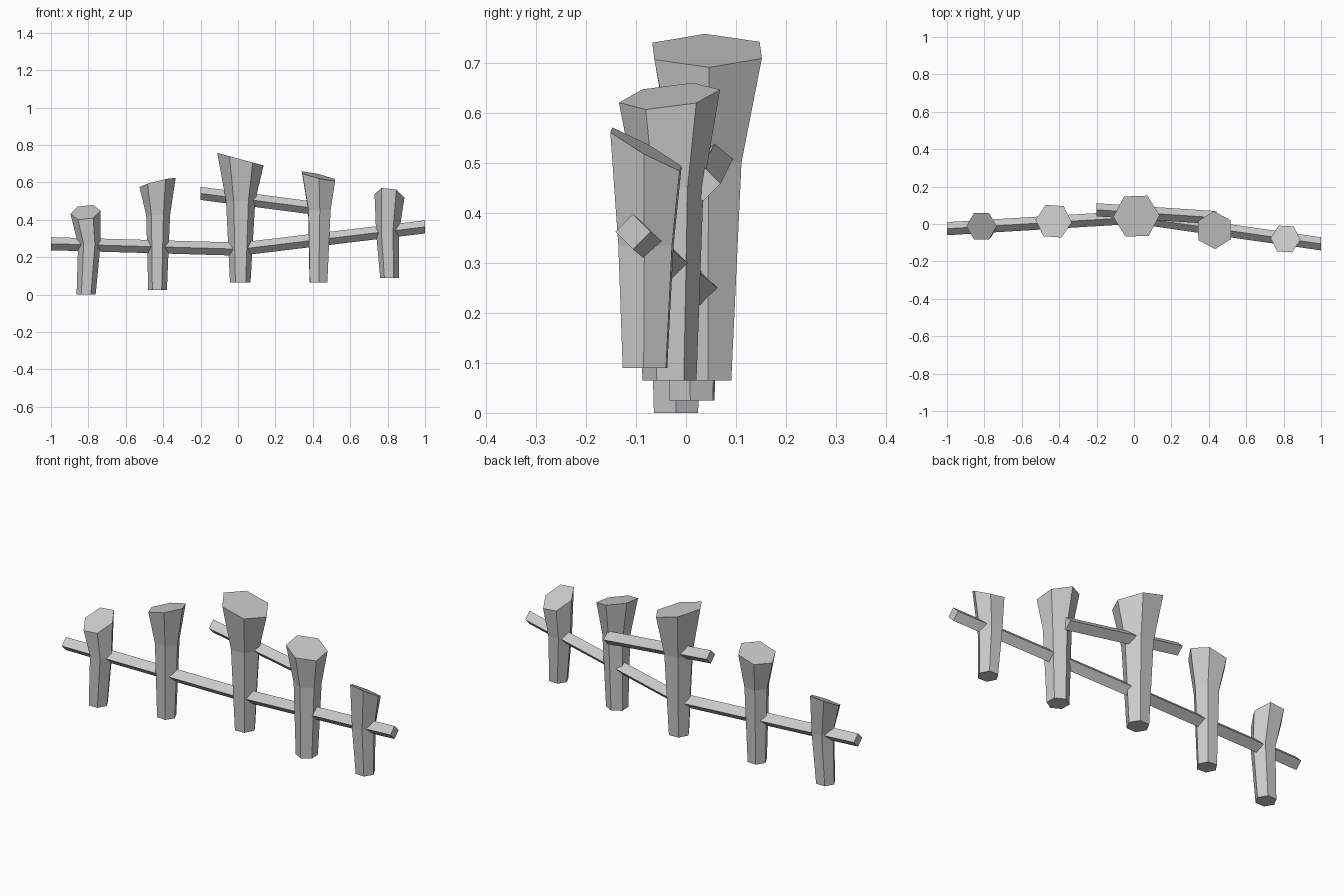
import bpy
import bmesh
from math import cos, sin, tau, radians
from mathutils import Vector

cube = bpy.data.objects.get("Cube")
if cube:
    bpy.data.objects.remove(cube, do_unlink=True)

grey = bpy.data.materials.new("plain_grey")
grey.use_nodes = True
colour = (0.6, 0.6, 0.6, 1)
grey.diffuse_color = colour
grey.node_tree.nodes["Principled BSDF"].inputs["Base Color"].default_value = colour


def skin(name, rings):
    """Closed flat-shaded prism through a list of point rings."""
    bm = bmesh.new()
    loops = [[bm.verts.new(p) for p in ring] for ring in rings]
    n = len(loops[0])
    for a, b in zip(loops, loops[1:]):
        for i in range(n):
            j = (i + 1) % n
            bm.faces.new((a[i], a[j], b[j], b[i]))
    bm.faces.new(loops[0][::-1])
    bm.faces.new(loops[-1])
    bmesh.ops.recalc_face_normals(bm, faces=bm.faces)
    mesh = bpy.data.meshes.new(name)
    bm.to_mesh(mesh)
    bm.free()
    mesh.materials.append(grey)
    obj = bpy.data.objects.new(name, mesh)
    bpy.context.collection.objects.link(obj)


def hexagon(centre, radius, turn=0, slope=(0, 0)):
    ring = []
    for i in range(6):
        a = tau * i / 6 + radians(turn)
        dx, dy = radius * cos(a), radius * sin(a)
        ring.append(Vector(centre) + Vector((dx, dy, dx * slope[0] + dy * slope[1])))
    return ring


def post(name, foot, waist, head, slope, turn=0):
    """Each level is (x, y, z, radius); the head is cut at a slope."""
    skin(name, [hexagon(foot[:3], foot[3], turn),
                hexagon(waist[:3], waist[3], turn),
                hexagon(head[:3], head[3], turn, slope)])


def rail(name, path, r=0.035):
    """Square bar set on its edge."""
    skin(name, [[Vector((x, y + r * cos(tau * i / 4), z + r * sin(tau * i / 4)))
                 for i in range(4)] for x, y, z in path])


# Five flared hexagonal posts, from right to left
post("far_right_post", (-.812, -.02, 0, .051), (-.795, -.02, .27, .06),
     (-.815, -.012, .44, .081), (.1, .5))
post("right_post", (-.43, .012, .025, .05), (-.427, .012, .425, .064),
     (-.43, .015, .6, .097), (.25, -.08), -4)
post("centre_post", (.012, .042, .065, .055), (.014, .042, .5, .078),
     (.013, .042, .724, .124), (-.27, 0), 2)
post("left_post", (.43, -.033, .065, .054), (.435, -.033, .45, .068),
     (.43, -.033, .633, .101), (-.235, .12), -28)
post("far_left_post", (.81, -.082, .09, .05), (.8, -.08, .335, .062),
     (.81, -.08, .527, .08), (-.15, -.55), -3)

# Long bent rail and short upper rail
rail("long_rail", [(-1, -.025, .272), (.01, .036, .243), (1, -.106, .362)])
rail("upper_rail", [(-.2, .076, .541), (.44, .034, .458)])
